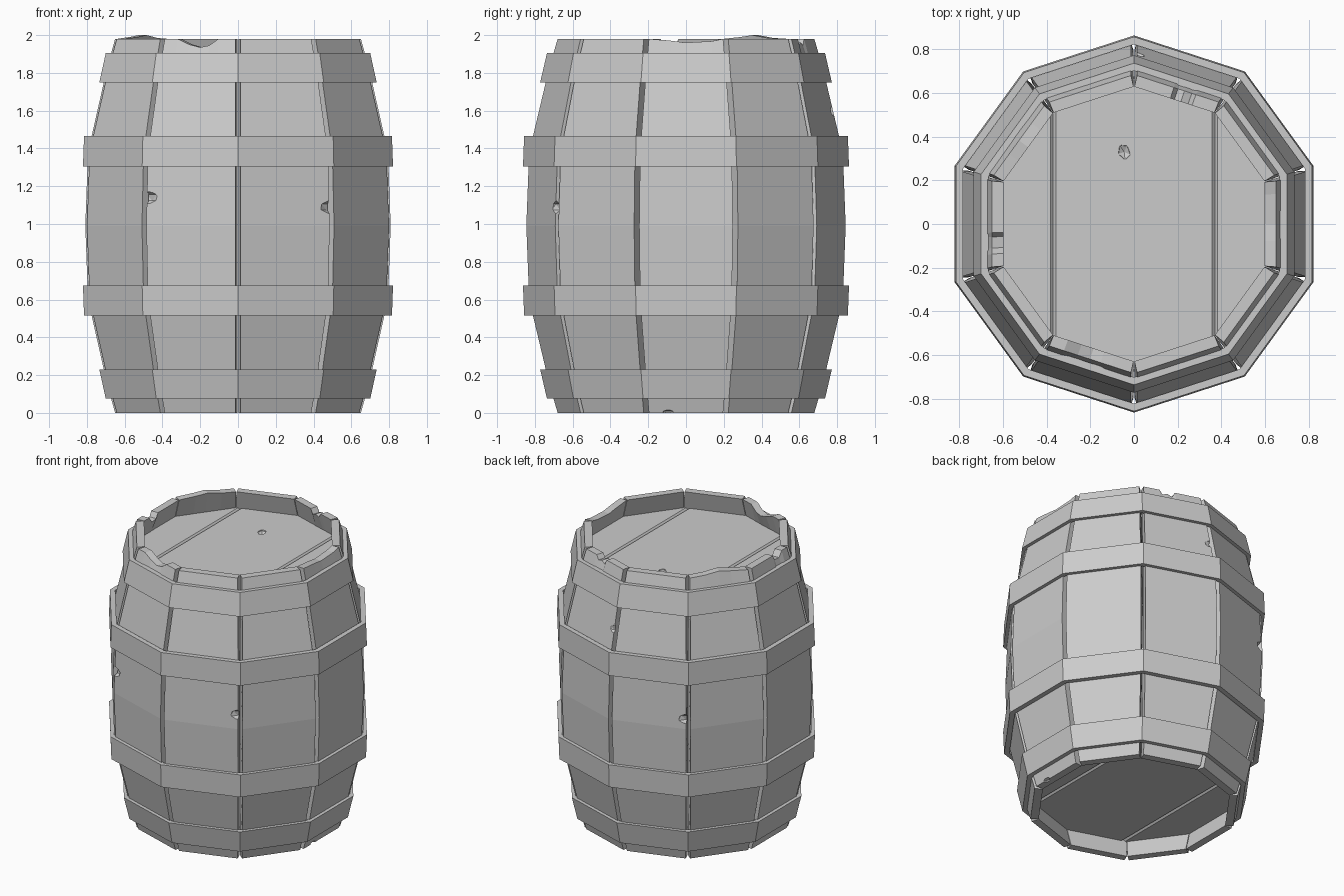
import bpy, bmesh
from math import sin, cos, radians
from mathutils import Vector, Matrix

SIDES = 10
STEP = 36
WALL = 0.055
PROFILE = [(0, .684), (.15, .728), (.6, .835), (.99, .85),
           (1.38, .835), (1.83, .728), (1.98, .684)]

cube = bpy.data.objects.get("Cube")
if cube:
    bpy.data.objects.remove(cube)

grey = bpy.data.materials.new("plain_grey")
grey.use_nodes = True
grey.diffuse_color = (.6, .6, .6, 1)
grey.node_tree.nodes["Principled BSDF"].inputs["Base Color"].default_value = (.6, .6, .6, 1)


def finish(name, bm):
    """Turn a bmesh into a flat shaded grey object."""
    bmesh.ops.recalc_face_normals(bm, faces=bm.faces)
    mesh = bpy.data.meshes.new(name)
    bm.to_mesh(mesh)
    bm.free()
    mesh.materials.append(grey)
    obj = bpy.data.objects.new(name, mesh)
    bpy.context.collection.objects.link(obj)
    return obj


def polar(r, degrees, z):
    return Vector((r * cos(radians(degrees)), r * sin(radians(degrees)), z))


def loft(name, sections, closed):
    """Skin a row of matching closed sections, as a ring or with end caps."""
    bm = bmesh.new()
    rows = [[bm.verts.new(p) for p in s] for s in sections]
    n = len(rows[0])
    pairs = list(zip(rows, rows[1:]))
    if closed:
        pairs.append((rows[-1], rows[0]))
    else:
        bm.faces.new(rows[0])
        bm.faces.new(rows[-1])
    for a, b in pairs:
        for i in range(n):
            j = (i + 1) % n
            bm.faces.new((a[i], a[j], b[j], b[i]))
    return finish(name, bm)


def stave(name, start, top):
    """One stave between two corners; top lists (fraction across, rim offset)."""
    sections = []
    for u, dz in top:
        def point(z, r, gap):
            a, b = polar(r, start, z), polar(r, start + STEP, z)
            inset = gap / (b - a).length
            return a.lerp(b, inset + u * (1 - 2 * inset))
        levels = PROFILE[:-1] + [(PROFILE[-1][0] + dz, PROFILE[-1][1])]
        outer = [point(z, r, .015) for z, r in levels]
        inner = [point(z, r - WALL, .002) for z, r in reversed(levels)]
        sections.append(outer + inner)
    return loft(name, sections, False)


def chip(obj, place, size, turn):
    """Knock a small faceted chip out of a part."""
    bm = bmesh.new()
    bmesh.ops.create_icosphere(bm, subdivisions=1, radius=1)
    bm.transform(Matrix.Translation(place) @ Matrix.Rotation(radians(turn), 4, 'Z')
                 @ Matrix.Diagonal((*size, 1)))
    cutter = finish("chip_cutter", bm)
    cutter.hide_render = True
    mod = obj.modifiers.new("chip", 'BOOLEAN')
    mod.operation, mod.object, mod.solver = 'DIFFERENCE', cutter, 'EXACT'
    bpy.context.view_layer.objects.active = obj
    bpy.ops.object.modifier_apply(modifier=mod.name)
    bpy.data.objects.remove(cutter)


# Staves, some with a worn rim
worn = {
    0: [(0, 0), (.3, -.01), (.5, -.02), (.85, -.012), (1, 0)],
    2: [(0, 0), (.28, 0), (.33, -.03), (.42, -.02), (.5, -.035), (.55, 0), (1, 0)],
    4: [(0, 0), (.25, .005), (.5, .02), (.7, .01), (1, 0)],
    5: [(0, 0), (.6, 0), (.65, -.035), (.78, -.04), (.85, 0), (1, 0)],
    7: [(0, 0), (.18, 0), (.35, -.03), (.5, -.045), (.63, -.035), (.76, 0), (1, 0)],
}
staves = [stave(f"stave_{k}", k * STEP - 18, worn.get(k, [(0, 0), (1, 0)]))
          for k in range(SIDES)]

# Chips along the seams: stave, seam angle, nudge along the stave, height
for k, seam, nudge, z in [(7, -126, 2, 1.14), (8, -54, -1, 1.09),
                          (2, 90, -2, 1.6), (3, 126, -1, 1.06)]:
    chip(staves[k], polar(.84 if z < 1.5 else .79, seam + nudge, z),
         (.03, .06, .035), seam)
chip(staves[0], polar(.68, -8, 0), (.05, .04, .02), 0)

# Hoops: bottom height and radius, top height and radius
hoops = {"end": (.075, .736, .23, .772), "middle": (.515, .857, .675, .863)}
for kind, (z0, r0, z1, r1) in hoops.items():
    for half in ("lower", "upper"):
        flip = (lambda z: z) if half == "lower" else (lambda z: 1.98 - z)
        sections = []
        for k in range(SIDES):
            a = k * STEP + 18
            sections.append([polar(r0, a, flip(z0)), polar(r1, a, flip(z1)),
                             polar(r1 - .035, a, flip(z1)), polar(r0 - .035, a, flip(z0))])
        loft(f"{half}_{kind}_hoop", sections, True)


def head(name, z):
    """Four chamfered planks cut from a ten-sided disc."""
    cuts = [-.8, -.37, 0, .37, .8]
    planks = []
    for i, (x0, x1) in enumerate(zip(cuts, cuts[1:])):
        bm = bmesh.new()
        bmesh.ops.create_cone(bm, cap_ends=True, segments=SIDES, radius1=.675,
                              radius2=.675, depth=.06,
                              matrix=Matrix.Translation((0, 0, z)))
        # Corners line up with the stave seams
        first = max(bm.verts, key=lambda v: v.co.y).co
        if abs(first.x) > .01:
            bm.transform(Matrix.Rotation(radians(18), 4, 'Z'))
        for x, side in ((x0, -1), (x1, 1)):
            cut = bmesh.ops.bisect_plane(
                bm, geom=bm.verts[:] + bm.edges[:] + bm.faces[:],
                plane_co=(x, 0, 0), plane_no=(side, 0, 0), clear_outer=True)
            rim = [e for e in cut["geom_cut"] if isinstance(e, bmesh.types.BMEdge)]
            if rim:
                bmesh.ops.contextual_create(bm, geom=rim)
        seams = [e for e in bm.edges
                 if any(all(abs(v.co.x - x) < .001 for v in e.verts) for x in cuts)
                 and abs(e.verts[0].co.z - e.verts[1].co.z) < .001]
        bmesh.ops.bevel(bm, geom=seams, offset=.012, segments=1, affect='EDGES')
        planks.append(finish(f"{name}_plank_{i}", bm))
    return planks


# Heads
top_planks = head("top_head", 1.82)
head("bottom_head", .16)
chip(top_planks[1], (-.045, .33, 1.855), (.03, .04, .025), 20)
